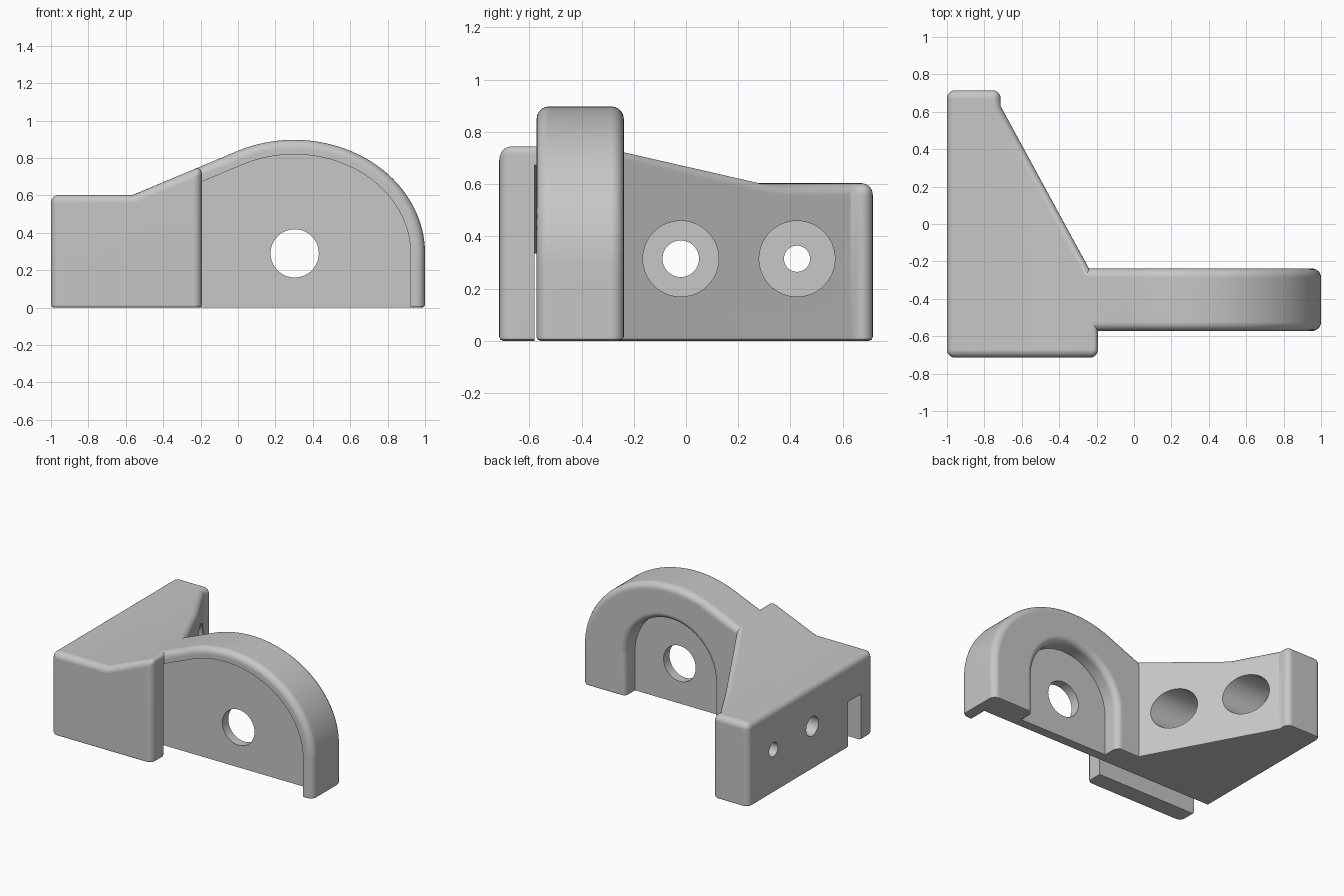
import bpy, bmesh, math

cube = bpy.data.objects.get("Cube")
if cube:
    bpy.data.objects.remove(cube, do_unlink=True)

# Single material
grey = bpy.data.materials.new("plain grey")
grey.use_nodes = True
COLOUR = (0.57, 0.57, 0.57, 1)
grey.diffuse_color = COLOUR
for node in grey.node_tree.nodes:
    if node.type == 'BSDF_PRINCIPLED':
        node.inputs["Base Color"].default_value = COLOUR


def loft(name, rings):
    """Closed solid through matching rings of 3D points."""
    bm = bmesh.new()
    rows = [[bm.verts.new(p) for p in ring] for ring in rings]
    n = len(rows[0])
    for a, b in zip(rows, rows[1:]):
        for i in range(n):
            j = (i + 1) % n
            bm.faces.new((a[i], a[j], b[j], b[i]))
    bm.faces.new(rows[0])
    bm.faces.new(rows[-1])
    bmesh.ops.recalc_face_normals(bm, faces=bm.faces)
    mesh = bpy.data.meshes.new(name)
    bm.to_mesh(mesh)
    bm.free()
    mesh.materials.append(grey)
    ob = bpy.data.objects.new(name, mesh)
    bpy.context.collection.objects.link(ob)
    return ob


def along_y(name, pts, lo, hi):
    return loft(name, [[(x, y, z) for x, z in pts] for y in (lo, hi)])


def along_z(name, pts, lo, hi):
    return loft(name, [[(x, y, z) for x, y in pts] for z in (lo, hi)])


def cylinder(name, axis, a, b, centre, radius, sides=64):
    """Round cutter along x or y."""
    u, v = centre
    rings = []
    for d in (a, b):
        ring = []
        for i in range(sides):
            t = math.tau * i / sides
            p, q = u + radius * math.cos(t), v + radius * math.sin(t)
            ring.append((d, p, q) if axis == 'x' else (p, d, q))
        rings.append(ring)
    return loft(name, rings)


def combine(ob, other, operation):
    mod = ob.modifiers.new("combine", 'BOOLEAN')
    mod.operation, mod.object, mod.solver = operation, other, 'EXACT'
    bpy.context.view_layer.objects.active = ob
    bpy.ops.object.modifier_apply(modifier=mod.name)
    bpy.data.objects.remove(other, do_unlink=True)


def round_edges(ob, rule, radius, segments=6):
    bm = bmesh.new()
    bm.from_mesh(ob.data)
    bmesh.ops.remove_doubles(bm, verts=bm.verts, dist=0.0005)
    bmesh.ops.dissolve_limit(bm, angle_limit=0.01, verts=bm.verts, edges=bm.edges)
    edges = [e for e in bm.edges if len(e.link_faces) == 2 and rule(e)
             and e.calc_face_angle_signed() > math.radians(35)]
    bmesh.ops.bevel(bm, geom=edges, offset=radius, offset_type='OFFSET',
                    segments=segments, profile=0.5, affect='EDGES',
                    clamp_overlap=True)
    bm.to_mesh(ob.data)
    bm.free()


def on_ground(e):
    return all(v.co.z < 0.001 for v in e.verts)


# Shared side outline: sloping line tangent to a broad elliptical arch
SLOPE = 0.42
CX, CZ, WIDE, TALL = 0.3, 0.29, 0.7, 0.607


def arc(inset, steps=48):
    a, b = WIDE - inset, TALL - inset
    end = math.pi / 2 + math.atan(SLOPE * a / b)
    return [(CX + a * math.cos(end * i / steps), CZ + b * math.sin(end * i / steps))
            for i in range(steps + 1)]


def line_z(x, inset):
    tx, tz = arc(inset)[-1]
    return tz + (x - tx) * SLOPE


# Wedge-shaped mounting block
KNEE, END = -0.56, -0.193
block = along_y("bracket", [(-1, 0), (END, 0), (END, line_z(END, 0)),
                            (KNEE, line_z(KNEE, 0)), (-1, line_z(KNEE, 0))],
                -0.715, 0.715)
plan = along_z("block_plan", [(-1.2, -0.9), (0, -0.9), (0, -0.681), (-0.713, 0.63),
                              (-0.713, 0.9), (-1.2, 0.9)], -0.2, 1.2)
combine(block, plan, 'INTERSECT')
round_edges(block, lambda e: not on_ground(e), 0.044)
round_edges(block, on_ground, 0.015, 2)

# Arched arm
BURIED = -0.42
arm = along_y("arm", [(BURIED, 0), (WIDE + CX, 0)] + arc(0)
              + [(BURIED, line_z(BURIED, 0))], -0.572, -0.238)
round_edges(arm, lambda e: not on_ground(e)
            and max(v.co.x for v in e.verts) > BURIED + 0.01, 0.048)
round_edges(arm, on_ground, 0.015, 2)
combine(block, arm, 'UNION')

# Front recess, running through the block as a slot
RIM = 0.078
slot = along_y("slot_cutter", [(-1.1, -0.1), (CX + WIDE - RIM, -0.1)] + arc(RIM)
               + [(-1.1, line_z(-1.1, RIM))], -0.58, -0.428)
combine(block, slot, 'DIFFERENCE')

# Rear arched recess with a rounded lip
HX, HZ = 0.303, 0.29


def arch(radius, y, steps=32):
    pts = [(HX + radius * math.cos(math.pi * i / steps), y,
            HZ + radius * math.sin(math.pi * i / steps)) for i in range(steps + 1)]
    return [(HX + radius, y, -0.1)] + pts + [(HX - radius, y, -0.1)]


lip, r_in, back = 0.045, 0.358, -0.238
rings = [arch(r_in, -0.36)]
for i in range(7):
    t = math.pi / 2 * i / 6
    rings.append(arch(r_in + lip * (1 - math.cos(t)), back - lip + lip * math.sin(t)))
rings.append(arch(r_in + lip + 0.01, -0.2))
combine(block, loft("recess_cutter", rings), 'DIFFERENCE')

# Pivot hole through the arm
combine(block, cylinder("pivot_cutter", 'y', -0.5, -0.2, (HX, HZ), 0.129), 'DIFFERENCE')

# Two counterbored screw holes through the block
for y, radius in ((-0.02, 0.07), (0.425, 0.05)):
    combine(block, cylinder("bore_cutter", 'x', -0.86, 0, (y, 0.314), 0.145), 'DIFFERENCE')
    combine(block, cylinder("screw_cutter", 'x', -1.1, -0.8, (y, 0.314), radius),
            'DIFFERENCE')

# Smooth shading with crisp edges and flat faces
bpy.ops.object.select_all(action='DESELECT')
block.select_set(True)
bpy.context.view_layer.objects.active = block
bpy.ops.object.shade_smooth_by_angle(angle=math.radians(28))
weighted = block.modifiers.new("flat_faces", 'WEIGHTED_NORMAL')
weighted.keep_sharp = True
